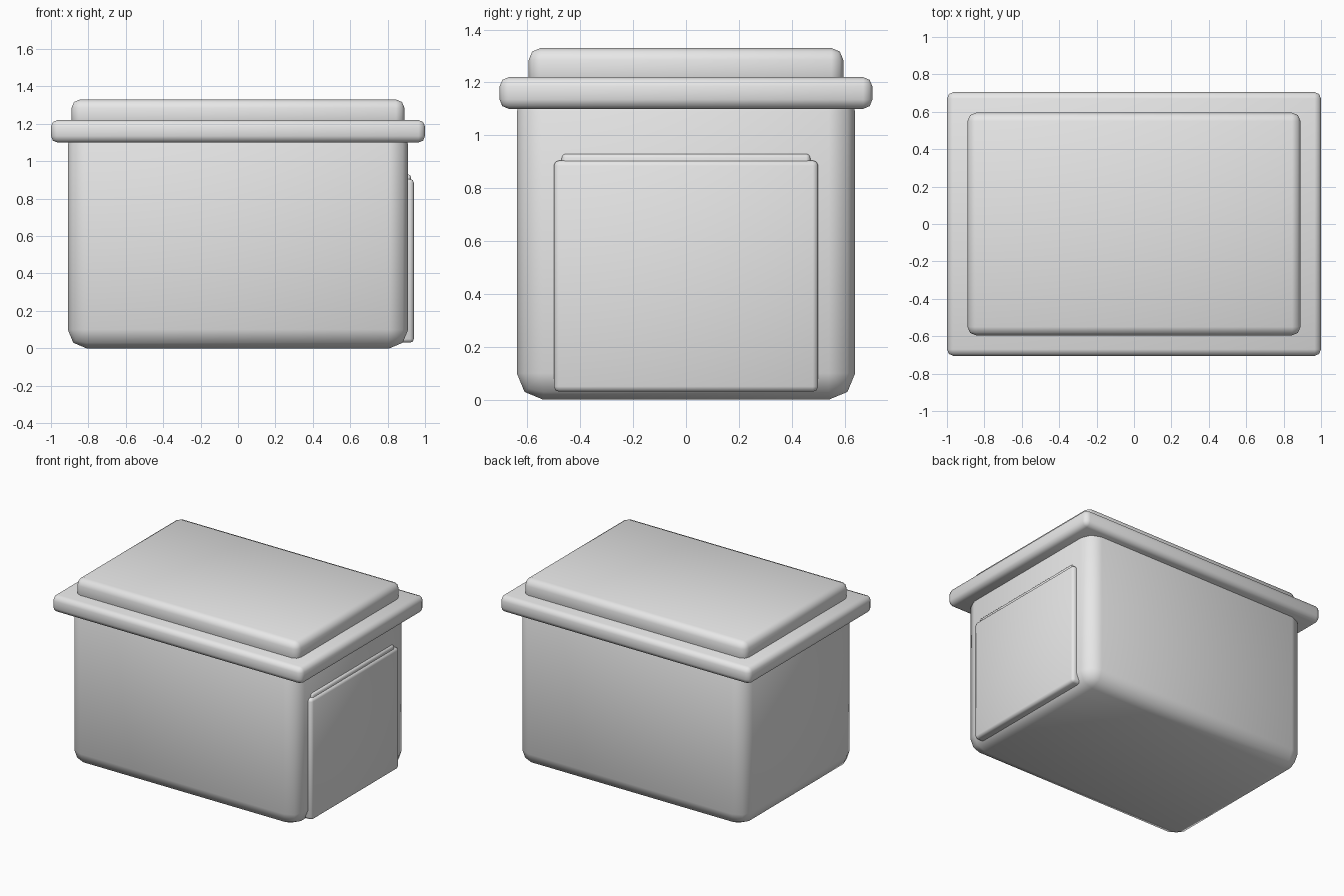
import bpy

cube = bpy.data.objects.get("Cube")
if cube:
    bpy.data.objects.remove(cube, do_unlink=True)

grey = bpy.data.materials.new("light_grey")
grey.use_nodes = True
colour = (0.8, 0.8, 0.8, 1)
grey.diffuse_color = colour
grey.node_tree.nodes["Principled BSDF"].inputs["Base Color"].default_value = colour


def rounded_box(name, x, y, z, radius, segments=2):
    """Soft-edged box spanning the given (low, high) ranges."""
    spans = (x, y, z)
    centre = [(low + high) / 2 for low, high in spans]
    bpy.ops.mesh.primitive_cube_add(size=1, location=centre)
    box = bpy.context.object
    box.name = name
    box.scale = [high - low for low, high in spans]
    bpy.ops.object.transform_apply(location=False, rotation=False, scale=True)
    bevel = box.modifiers.new("rounded_edges", "BEVEL")
    bevel.width = radius
    bevel.segments = segments
    box.data.materials.append(grey)
    bpy.ops.object.shade_smooth()
    return box


# Main container, its top tucked into the rim
rounded_box("body", (-0.91, 0.91), (-0.64, 0.64), (0, 1.19), 0.1)

# Overhanging rim and raised lid
rounded_box("rim", (-1, 1), (-0.705, 0.705), (1.1, 1.22), 0.035)
rounded_box("lid", (-0.89, 0.89), (-0.595, 0.595), (1.17, 1.33), 0.045)

# Side panel with a thin ledge showing above it
rounded_box("side_panel", (0.84, 0.94), (-0.5, 0.5), (0.03, 0.905), 0.02)
rounded_box("panel_ledge", (0.86, 0.925), (-0.47, 0.47), (0.8, 0.93), 0.015)
